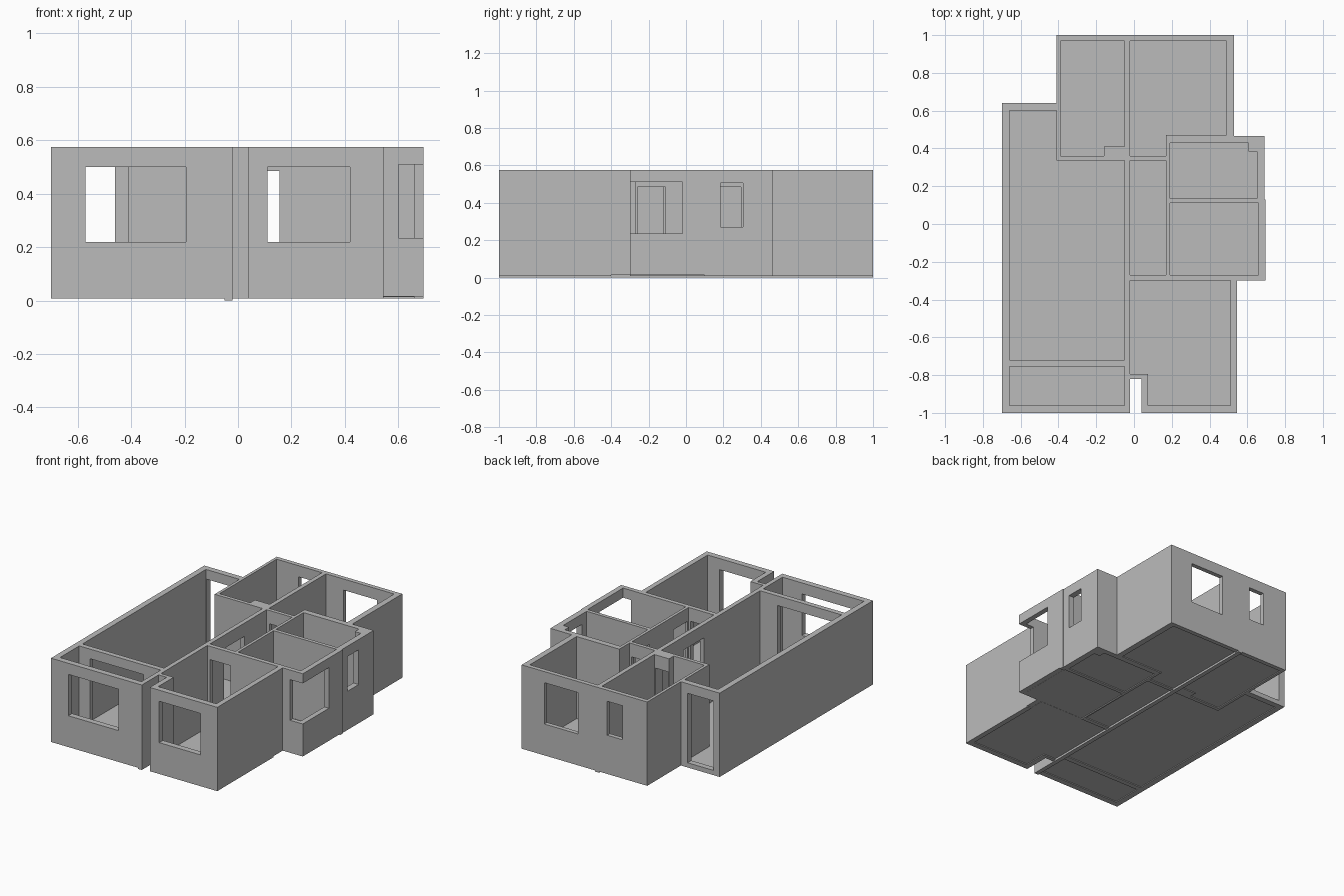
import bpy
import bmesh

default = bpy.data.objects.get("Cube")
if default:
    bpy.data.objects.remove(default, do_unlink=True)

TOP, BASE, FLOOR, HEAD = 0.575, 0.008, 0.02, 0.485

grey = bpy.data.materials.new("plaster grey")
grey.use_nodes = True
grey.diffuse_color = (0.5, 0.5, 0.5, 1)
grey.node_tree.nodes["Principled BSDF"].inputs["Base Color"].default_value = (0.5, 0.5, 0.5, 1)


def prism(name, outline, low, high):
    """Extrude a plan outline between two heights."""
    bm = bmesh.new()
    face = bm.faces.new([bm.verts.new((x, y, low)) for x, y in outline])
    up = bmesh.ops.extrude_face_region(bm, geom=[face])["geom"]
    for v in up:
        if isinstance(v, bmesh.types.BMVert):
            v.co.z = high
    bmesh.ops.recalc_face_normals(bm, faces=bm.faces[:])
    mesh = bpy.data.meshes.new(name)
    bm.to_mesh(mesh)
    bm.free()
    mesh.materials.append(grey)
    obj = bpy.data.objects.new(name, mesh)
    bpy.context.scene.collection.objects.link(obj)
    return obj


def rect(x0, x1, y0, y1):
    return [(x0, y0), (x1, y0), (x1, y1), (x0, y1)]


# Outer plan of the walls, with the slot in the front
walls = prism("walls", [
    (-0.70, -1), (-0.02, -1), (-0.02, -0.82), (0.04, -0.82), (0.04, -1), (0.545, -1),
    (0.545, -0.30), (0.695, -0.30), (0.695, 0.13), (0.69, 0.13), (0.69, 0.465),
    (0.53, 0.465), (0.53, 1), (-0.41, 1), (-0.41, 0.64), (-0.70, 0.64)], BASE, TOP)

# Inner plan of each room
rooms = {
    "living_room": [(-0.66, -0.72), (-0.05, -0.72), (-0.05, 0.335), (-0.41, 0.335),
                    (-0.41, 0.60), (-0.66, 0.60)],
    "balcony": rect(-0.66, -0.05, -0.96, -0.755),
    "back_right_bedroom": [(-0.39, 0.36), (-0.16, 0.36), (-0.16, 0.41), (-0.05, 0.41),
                           (-0.05, 0.97), (-0.39, 0.97)],
    "back_left_bedroom": [(-0.02, 0.36), (0.17, 0.36), (0.17, 0.47), (0.49, 0.47),
                          (0.49, 0.97), (-0.02, 0.97)],
    "hall": rect(-0.02, 0.17, -0.27, 0.335),
    "bathroom": [(0.19, 0.135), (0.65, 0.135), (0.65, 0.385), (0.605, 0.385),
                 (0.605, 0.43), (0.19, 0.43)],
    "kitchen": rect(0.19, 0.66, -0.27, 0.11),
    "front_bedroom": [(0.075, -0.96), (0.51, -0.96), (0.51, -0.30), (-0.02, -0.30),
                      (-0.02, -0.795), (0.075, -0.795)],
}

# Openings: plan rectangle, sill height, head height
openings = [
    (rect(-0.57, -0.195, -1.1, -0.90), 0.22, 0.50),    # balcony window
    (rect(0.11, 0.42, -1.1, -0.90), 0.22, 0.50),       # front bedroom window
    (rect(0.11, 0.36, 0.90, 1.1), 0.22, 0.50),         # back left window
    (rect(-0.225, -0.11, 0.90, 1.1), 0.27, 0.50),      # back right window
    (rect(0.63, 0.80, 0.185, 0.305), 0.27, 0.505),     # bathroom window
    (rect(0.60, 0.80, -0.40, -0.02), 0.235, 0.51),     # kitchen corner window
    (rect(-0.655, -0.46, 0.55, 0.70), 0.04, 0.51),     # back door
    (rect(-0.58, -0.18, -0.80, -0.70), FLOOR, 0.51),   # balcony door
    (rect(0.0, 0.155, -0.32, -0.25), FLOOR, HEAD),     # front bedroom door
    (rect(0.0, 0.155, 0.32, 0.38), FLOOR, HEAD),       # back left bedroom door
    (rect(-0.155, -0.06, 0.32, 0.43), FLOOR, HEAD),    # back right bedroom door
    (rect(-0.07, 0.0, -0.12, 0.10), FLOOR, HEAD),      # living room doorway
    (rect(0.15, 0.21, -0.26, -0.11), FLOOR, HEAD),     # kitchen door
    (rect(0.15, 0.21, 0.15, 0.295), FLOOR, HEAD),      # bathroom door
]

cutters = [prism("room_cutter", plan, -1, 1) for plan in rooms.values()]
cutters += [prism("opening_cutter", plan, low, high) for plan, low, high in openings]
cutters.append(prism("underside_cutter", rect(0.18, 0.80, -0.40, 0.10), -1, 0.015))
for cutter in cutters:
    cutter.hide_render = True
    mod = walls.modifiers.new("cut", "BOOLEAN")
    mod.operation = "DIFFERENCE"
    mod.solver = "EXACT"
    mod.object = cutter

# Bake the cuts and drop the cutters
bpy.context.view_layer.update()
graph = bpy.context.evaluated_depsgraph_get()
cut_mesh = bpy.data.meshes.new_from_object(walls.evaluated_get(graph))
walls.modifiers.clear()
walls.data = cut_mesh
for cutter in cutters:
    bpy.data.objects.remove(cutter, do_unlink=True)

# Thin floor in every room
for name, plan in rooms.items():
    prism(name + "_floor", plan, 0.014, FLOOR)

# Footing under the long middle wall
prism("middle_wall_footing", rect(-0.05, -0.02, -1, 1), 0, BASE)
